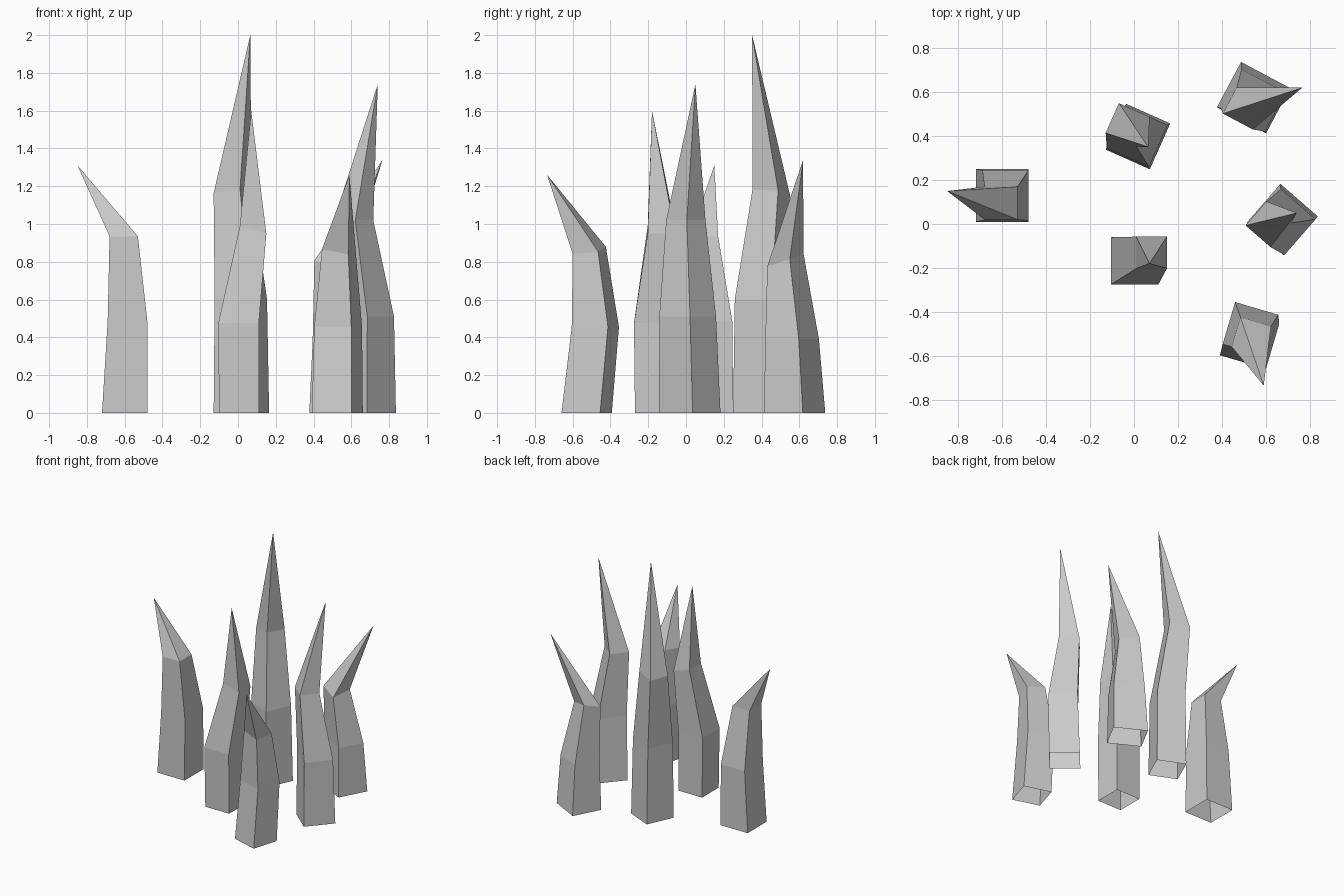
import bpy
import bmesh
from math import radians
from mathutils import Matrix, Vector

old = bpy.data.objects.get("Cube")
if old:
    bpy.data.objects.remove(old)

# One plain stone colour
stone = bpy.data.materials.new("light_grey_stone")
stone.use_nodes = True
colour = (0.6, 0.6, 0.6, 1.0)
stone.diffuse_color = colour
stone.node_tree.nodes["Principled BSDF"].inputs["Base Color"].default_value = colour


def add_ring(bm, turn, centre, size, tilt=(0, 0)):
    """Four corners of a turned rectangle, tilted by its slopes along x and y."""
    rotation = Matrix.Rotation(radians(turn), 3, "Z")
    ring = []
    for sx, sy in ((-1, -1), (1, -1), (1, 1), (-1, 1)):
        offset = rotation @ Vector((sx * size[0] / 2, sy * size[1] / 2, 0))
        offset.z = offset.x * tilt[0] + offset.y * tilt[1]
        ring.append(bm.verts.new(Vector(centre) + offset))
    return ring


def spike(name, turn, base, base_size, middle, middle_size,
          shoulder, shoulder_size, tip, tilt=(0, 0)):
    """A bent four-sided spike, open underneath and pointed on top."""
    bm = bmesh.new()
    rings = [
        add_ring(bm, turn, (*base, 0), base_size),
        add_ring(bm, turn, middle, middle_size),
        add_ring(bm, turn, shoulder, shoulder_size, tilt),
    ]
    point = bm.verts.new(tip)
    for i in range(4):
        j = (i + 1) % 4
        for lower, upper in zip(rings, rings[1:]):
            bm.faces.new((lower[i], lower[j], upper[j], upper[i]))
        bm.faces.new((rings[-1][i], rings[-1][j], point))
    mesh = bpy.data.meshes.new(name)
    bm.to_mesh(mesh)
    bm.free()
    mesh.materials.append(stone)
    bpy.context.collection.objects.link(bpy.data.objects.new(name, mesh))


# Outer spike on the right-hand side
spike("right_spike", turn=0,
      base=(-0.6, 0.13), base_size=(0.24, 0.24),
      middle=(-0.585, 0.13, 0.485), middle_size=(0.21, 0.23),
      shoulder=(-0.605, 0.095, 0.935), shoulder_size=(0.15, 0.15),
      tip=(-0.85, 0.15, 1.31))

# Two spikes in the middle
spike("front_centre_spike", turn=0,
      base=(0.005, -0.165), base_size=(0.21, 0.21),
      middle=(0.003, -0.168, 0.475), middle_size=(0.215, 0.215),
      shoulder=(0.08, -0.13, 0.97), shoulder_size=(0.14, 0.145),
      tip=(0.07, -0.18, 1.6), tilt=(-0.3, 0))
spike("back_centre_spike", turn=-24,
      base=(0.018, 0.398), base_size=(0.22, 0.228),
      middle=(0.015, 0.397, 0.6), middle_size=(0.21, 0.21),
      shoulder=(-0.029, 0.451, 1.17), shoulder_size=(0.153, 0.148),
      tip=(0.065, 0.35, 2.0), tilt=(0.1, -0.1))

# Three spikes along the left-hand side
spike("back_left_spike", turn=-28,
      base=(0.544, 0.575), base_size=(0.253, 0.233),
      middle=(0.543, 0.562, 0.39), middle_size=(0.228, 0.2),
      shoulder=(0.504, 0.526, 0.81), shoulder_size=(0.154, 0.135),
      tip=(0.765, 0.62, 1.34), tilt=(-0.05, 0.35))
spike("left_spike", turn=-41,
      base=(0.674, 0.02), base_size=(0.225, 0.235),
      middle=(0.676, 0.009, 0.51), middle_size=(0.21, 0.215),
      shoulder=(0.612, -0.001, 1.02), shoulder_size=(0.15, 0.145),
      tip=(0.74, 0.05, 1.74))
spike("front_left_spike", turn=-16.5,
      base=(0.526, -0.526), base_size=(0.218, 0.213),
      middle=(0.53, -0.48, 0.455), middle_size=(0.205, 0.2),
      shoulder=(0.534, -0.512, 0.86), shoulder_size=(0.145, 0.14),
      tip=(0.59, -0.735, 1.26), tilt=(-0.14, 0.14))
